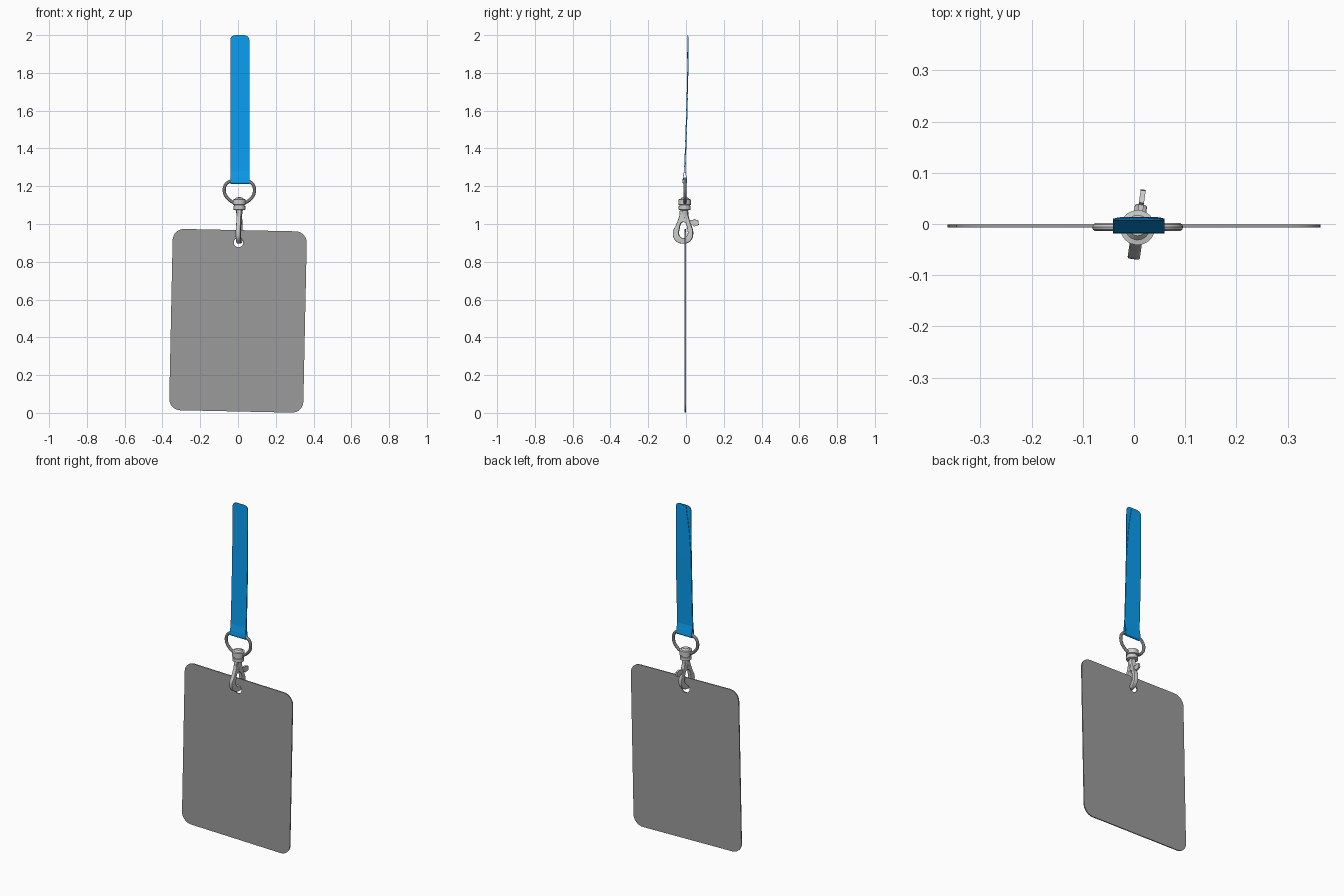
import bpy, bmesh, math
from mathutils import Matrix

if "Cube" in bpy.data.objects:
    bpy.data.objects.remove(bpy.data.objects["Cube"])


def add_mesh(name, mesh, smooth=True):
    obj = bpy.data.objects.new(name, mesh)
    bpy.context.collection.objects.link(obj)
    for o in bpy.context.selected_objects:
        o.select_set(False)
    obj.select_set(True)
    bpy.context.view_layer.objects.active = obj
    if smooth:
        bpy.ops.object.shade_smooth_by_angle(angle=math.radians(30))
    return obj


def paint(obj, name, color):
    mat = bpy.data.materials.new(name)
    mat.diffuse_color = color
    mat.use_nodes = True
    mat.node_tree.nodes["Principled BSDF"].inputs["Base Color"].default_value = mat.diffuse_color
    obj.data.materials.clear()
    obj.data.materials.append(mat)


def curve_part(name, loops, matrix, extrude=0.0, bevel=0.0, kind='BEZIER', filled=True, smooth=True):
    """Closed outlines (later ones are holes) or a closed tube, turned into a mesh."""
    cu = bpy.data.curves.new(name, 'CURVE')
    cu.dimensions = '2D' if filled else '3D'
    cu.fill_mode = 'BOTH' if filled else 'FULL'
    cu.extrude, cu.bevel_depth, cu.bevel_resolution = extrude, bevel, 3
    cu.offset = -bevel if filled else 0
    cu.resolution_u = 8
    for pts in loops:
        sp = cu.splines.new(kind)
        sp.use_cyclic_u = True
        if kind == 'BEZIER':
            sp.bezier_points.add(len(pts) - 1)
            for bp, (u, v) in zip(sp.bezier_points, pts):
                bp.co = (u, v, 0)
                bp.handle_left_type = bp.handle_right_type = 'AUTO'
        else:
            sp.points.add(len(pts) - 1)
            for p, (u, v) in zip(sp.points, pts):
                p.co = (u, v, 0, 1)
    tmp = bpy.data.objects.new("tmp", cu)
    bpy.context.collection.objects.link(tmp)
    bpy.context.view_layer.update()
    dg = bpy.context.evaluated_depsgraph_get()
    mesh = bpy.data.meshes.new_from_object(tmp.evaluated_get(dg))
    bpy.data.objects.remove(tmp)
    bm = bmesh.new()
    bm.from_mesh(mesh)
    bmesh.ops.remove_doubles(bm, verts=bm.verts, dist=1e-5)
    bmesh.ops.recalc_face_normals(bm, faces=bm.faces)
    bm.to_mesh(mesh)
    bm.free()
    mesh.transform(matrix)
    mesh.name = name
    return add_mesh(name, mesh, smooth)


def circle(cx, cy, r, n):
    return [(cx + r * math.cos(2 * math.pi * i / n), cy + r * math.sin(2 * math.pi * i / n)) for i in range(n)]


FRONT = Matrix.Rotation(math.pi / 2, 4, 'X')                    # outline drawn in x, z
SIDE = Matrix(((0, 0, 1, 0), (1, 0, 0, 0), (0, 1, 0, 0), (0, 0, 0, 1)))  # outline drawn in y, z

# badge card, slightly tilted, with a punched hole
W, H, R = 0.355, 0.48, 0.06
card = []
for k, (sx, sy) in enumerate([(1, 1), (-1, 1), (-1, -1), (1, -1)]):
    for i in range(9):
        a = math.pi / 2 * (k + i / 8)
        card.append((sx * (W - R) + R * math.cos(a), sy * (H - R) + R * math.sin(a)))
tilt = Matrix.Translation((0, -0.004, 0.4875)) @ Matrix.Rotation(math.radians(1.2), 4, 'Y')
badge = curve_part("badge_card", [card, circle(-0.006, 0.414, 0.025, 24)], tilt @ FRONT,
                   extrude=0.003, kind='POLY', smooth=False)
paint(badge, "dark_grey", (0.33, 0.33, 0.33, 1))

# ring between strap and clip
ring = [(-0.047, 1.224), (0.062, 1.224), (0.087, 1.185), (0.062, 1.128), (0.008, 1.11), (-0.046, 1.128), (-0.073, 1.185)]
curve_part("d_ring", [ring], Matrix.Translation((0, -0.006, 0)) @ FRONT, bevel=0.0085, filled=False)

# swivel collar, turned profile
prof = [(0, 1.142), (0.016, 1.141), (0.024, 1.132), (0.034, 1.13), (0.034, 1.102), (0.028, 1.1),
        (0.028, 1.095), (0.032, 1.094), (0.032, 1.076), (0.018, 1.072), (0.014, 1.04), (0, 1.04)]
bm = bmesh.new()
vs = [bm.verts.new((r, 0, z)) for r, z in prof]
es = [bm.edges.new(p) for p in zip(vs, vs[1:])]
bmesh.ops.spin(bm, geom=vs + es, cent=(0, 0, 0), axis=(0, 0, 1), angle=2 * math.pi, steps=32)
bmesh.ops.remove_doubles(bm, verts=bm.verts, dist=1e-5)
bmesh.ops.recalc_face_normals(bm, faces=bm.faces)
mesh = bpy.data.meshes.new("swivel_collar")
bm.to_mesh(mesh)
bm.free()
mesh.transform(Matrix.Translation((0.007, -0.007, 0)))
add_mesh("swivel_collar", mesh)

# trigger clip: teardrop hook, thumb lever and pivot pin, turned a little about z
turn = (Matrix.Translation((0.007, -0.012, 0)) @ Matrix.Rotation(math.radians(-8), 4, 'Z')
        @ Matrix.Translation((0, 0.012, 0)) @ SIDE)
hook = [(-0.028, 1.075), (-0.034, 1.045), (-0.05, 1.0), (-0.069, 0.955), (-0.056, 0.913), (-0.015, 0.896),
        (0.026, 0.913), (0.038, 0.955), (0.024, 1.005), (0.012, 1.045), (0.006, 1.075)]
eye = [(-0.013, 1.01), (-0.036, 0.967), (-0.035, 0.94), (-0.014, 0.925), (0.007, 0.94), (0.009, 0.967)]
curve_part("hook", [hook, eye], turn, extrude=0.008, bevel=0.004)
lever = [(0.005, 1.022), (0.038, 1.02), (0.042, 1.026), (0.066, 1.018), (0.068, 0.995), (0.042, 0.986),
         (0.036, 0.994), (0.008, 0.994)]
curve_part("thumb_lever", [lever], turn, extrude=0.005, kind='POLY')
curve_part("pivot_pin", [circle(-0.012, 1.03, 0.008, 16)], turn, extrude=0.014, kind='POLY')

# strap: one ribbon folded around the ring bar, back layer tapering to the top
front = [(0.0095, 2.0), (0.009, 1.995), (0.009, 1.988), (0.0088, 1.975), (0.0075, 1.85), (0.0055, 1.7),
         (0.001, 1.55), (-0.004, 1.4), (-0.009, 1.28), (-0.015, 1.245)]
fold = [(-0.006 + 0.011 * math.cos(a), 1.223 + 0.011 * math.sin(a))
        for a in [math.pi * (1 + i / 8) for i in range(9)]]
back = [(0.002, 1.245), (-0.004, 1.28), (0.0, 1.4), (0.005, 1.55), (0.009, 1.7), (0.0115, 1.85), (0.0125, 1.94),
        (0.0125, 1.975), (0.011, 1.992)]
bm = bmesh.new()
rows = []
for i, (y, z) in enumerate(front + fold + back):
    half, r = 0.0505, 0.025
    if z > 2 - r:                                   # rounded top corners
        half -= r - math.sqrt(max(0, r * r - (z - 2 + r) ** 2))
    if i >= len(front + fold) and z > 1.65:
        half = min(half, 0.0505 - 0.034 * ((z - 1.65) / 0.35) ** 2)
    rows.append([bm.verts.new((0.0095 + s * half, y, z)) for s in (-1, 1)])
for a, b in zip(rows, rows[1:]):
    bm.faces.new((a[0], a[1], b[1], b[0]))
bmesh.ops.recalc_face_normals(bm, faces=bm.faces)
mesh = bpy.data.meshes.new("strap")
bm.to_mesh(mesh)
bm.free()
strap = add_mesh("strap", mesh, smooth=False)
sol = strap.modifiers.new("thickness", 'SOLIDIFY')
sol.thickness, sol.offset = 0.003, 0
paint(strap, "blue_fabric", (0.003, 0.34, 0.88, 1))
